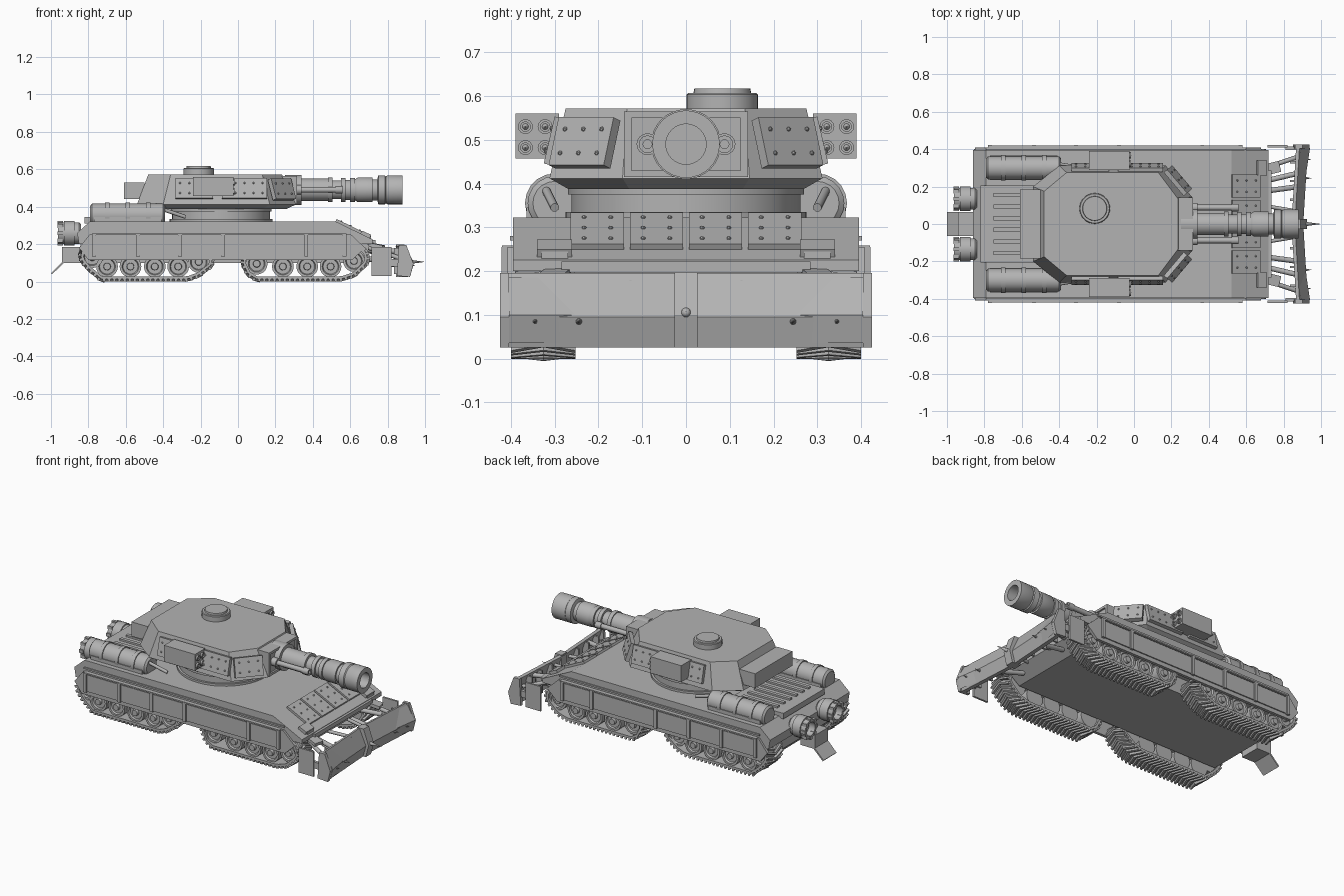
import bpy, bmesh, math
from mathutils import Vector, Matrix

if "Cube" in bpy.data.objects:
    bpy.data.objects.remove(bpy.data.objects["Cube"])

mat = bpy.data.materials.new("steel grey")
mat.diffuse_color = (0.45, 0.45, 0.45, 1)
mat.use_nodes = True
mat.node_tree.nodes["Principled BSDF"].inputs["Base Color"].default_value = mat.diffuse_color


def finish(name, bm, smooth=False):
    bmesh.ops.recalc_face_normals(bm, faces=bm.faces)
    me = bpy.data.meshes.new(name)
    bm.to_mesh(me)
    bm.free()
    me.materials.append(mat)
    if smooth:
        me.shade_smooth()
        me.set_sharp_from_angle(angle=0.6)
    ob = bpy.data.objects.new(name, me)
    bpy.context.collection.objects.link(ob)
    return ob


def add_loft(bm, rings, cap=True):
    vs = [[bm.verts.new(p) for p in r] for r in rings]
    n = len(vs[0])
    for a, b in zip(vs, vs[1:]):
        for i in range(n):
            bm.faces.new((a[i], a[(i + 1) % n], b[(i + 1) % n], b[i]))
    if cap:
        bm.faces.new(vs[0])
        bm.faces.new(vs[-1])


def loft(name, rings):
    bm = bmesh.new()
    add_loft(bm, rings)
    return finish(name, bm)


def prism(name, prof, y0, y1):
    return loft(name, [[(x, y, z) for x, z in prof] for y in (y0, y1)])


def add_box(bm, x0, x1, y0, y1, z0, z1):
    add_loft(bm, [[(x0, y0, z), (x1, y0, z), (x1, y1, z), (x0, y1, z)] for z in (z0, z1)])


def boxes(name, *specs):
    bm = bmesh.new()
    for s in specs:
        add_box(bm, *s)
    return finish(name, bm)


def lathe(name, prof, origin, axis="x", n=32):
    """Revolve (distance, radius) pairs about an axis through origin."""
    bm = bmesh.new()
    rings = []
    for t, r in prof:
        ring = []
        for i in range(n):
            a = 2 * math.pi * i / n
            c, s = max(r, 1e-4) * math.cos(a), max(r, 1e-4) * math.sin(a)
            p = {"x": (t, c, s), "y": (c, t, s), "z": (c, s, t)}[axis]
            ring.append(Vector(origin) + Vector(p))
        rings.append(ring)
    add_loft(bm, rings)
    return finish(name, bm, True)


def rod(name, a, b, r, n=12, r2=None):
    a, b = Vector(a), Vector(b)
    bm = bmesh.new()
    m = Matrix.Translation((a + b) / 2) @ (b - a).to_track_quat("Z", "Y").to_matrix().to_4x4()
    bmesh.ops.create_cone(bm, cap_ends=True, segments=n, radius1=r,
                          radius2=r if r2 is None else r2, depth=(b - a).length, matrix=m)
    return finish(name, bm, True)


def plate(name, centre, normal, w, h, t, cols=0, rows=0):
    """Plate facing a normal, with an optional grid of rivets."""
    n = Vector(normal).normalized()
    u = Vector((0, 0, 1)).cross(n).normalized()
    m = Matrix((u, n.cross(u), n)).transposed().to_4x4()
    m.translation = centre
    bm = bmesh.new()
    add_box(bm, -w / 2, w / 2, -h / 2, h / 2, -t / 2, t / 2)
    for i in range(cols):
        for j in range(rows):
            p = (w * ((i + .5) / cols - .5), h * ((j + .5) / rows - .5), t / 2)
            bmesh.ops.create_icosphere(bm, subdivisions=1, radius=.006, matrix=Matrix.Translation(p))
    bm.transform(m)
    return finish(name, bm)


# Hull
prism("lower_hull", [(-.80, .10), (.62, .10), (.70, .16), (.70, .21), (-.84, .21), (-.85, .15)], -.255, .255)
prism("upper_hull", [(-.85, .20), (.72, .20), (.72, .225), (.52, .322), (-.79, .322), (-.86, .26)], -.395, .395)
for s in (1, -1):
    # Side skirt with framed panels
    prism("side_skirt", [(-.80, .115), (.61, .115), (.68, .18), (.60, .255), (-.79, .255), (-.85, .18)], s * .39, s * .408)
    edges = [-.77, -.535, -.31, -.08, .365, .57]
    boxes("skirt_panels", *[(a + .012, b - .012, s * .40, s * .415, .14, .245) for a, b in zip(edges, edges[1:])])
    boxes("skirt_posts", *[(x - .01, x + .01, s * .39, s * .422, .135, .255) for x in edges],
          (-.78, .58, s * .39, s * .42, .25, .258))
    boxes("fender_rail", (-.79, .60, s * .385, s * .402, .27, .28))
    # Headlight and front hook
    plate("headlight", (.68, s * .30, .245), (.45, 0, 1), .08, .055, .035)
    boxes("headlight_glass", (.70, .712, s * .27, s * .33, .222, .245))
    # Stowage drum with bands
    prof = [(-.79, 0), (-.79, .05), (-.78, .062)]
    for x in (-.70, -.59, -.48):
        prof += [(x - .012, .062), (x - .012, .068), (x + .012, .068), (x + .012, .062)]
    prof += [(-.40, .062), (-.39, .05), (-.39, 0)]
    lathe("fuel_drum", prof, (0, s * .30, .355), n=20)
    boxes("drum_cradle", (-.77, -.41, s * .235, s * .365, .315, .345))
    rod("drum_pipe", (-.40, s * .32, .385), (-.28, s * .30, .345), .01)
    # Rear exhaust with ribs
    lathe("exhaust", [(-.84, .05), (-.85, .058), (-.875, .058), (-.875, .066), (-.93, .066), (-.93, .058),
                      (-.962, .058), (-.962, .042), (-.92, .042), (-.92, 0)], (0, s * .135, .258), n=24)
    boxes("exhaust_lugs", *[(-.965, -.935, s * .135 + .055 * math.cos(a) - .01, s * .135 + .055 * math.cos(a) + .01,
                             .258 + .055 * math.sin(a) - .01, .258 + .055 * math.sin(a) + .01)
                            for a in [k * math.pi / 4 for k in range(8)]])

# Sloped front armour with rivets
for k in range(4):
    plate("front_armour", (.597, (k - 1.5) * .135, .289), (.097, 0, .2), .122, .165, .02, 2, 3)
boxes("front_ledge", (.69, .735, -.285, .285, .197, .222))

# Engine deck with louvres
boxes("engine_deck", (-.82, -.45, -.205, .205, .31, .345))
boxes("louvres", *[(-.75, -.50, y - .011, y + .011, .34, .356) for y in [-.155 + .062 * k for k in range(6)]])

# Rear hitch and flap
boxes("rear_hitch", (-.94, -.84, -.065, .065, .10, .185))
prism("rear_flap", [(-.94, .105), (-1.0, .045), (-.995, .038), (-.93, .10)], -.065, .065)


# Tracks: belt plus chevron pads along a closed path
def track(name, path, s, count):
    pts = [Vector(p) for p in path]
    segs = list(zip(pts, pts[1:] + pts[:1]))
    total = sum((b - a).length for a, b in segs)
    samples = []
    for i in range(count):
        d = total * i / count
        for a, b in segs:
            if d <= (b - a).length:
                samples.append(a + (b - a).normalized() * d)
                break
            d -= (b - a).length
    bm = bmesh.new()
    rings = []
    y0, y1, ym = s * .252, s * .400, s * .326
    for i, p in enumerate(samples):
        t = (samples[(i + 1) % count] - samples[i - 1]).normalized()
        n = Vector((t.y, -t.x))

        def at(along, out, y):
            q = p + t * along + n * out
            return (q.x, y, q.y)
        rings.append([at(0, 0, y0), at(0, 0, y1), at(0, -.014, y1), at(0, -.014, y0)])
        for ya in (y0, y1):
            add_loft(bm, [[at(k - .008, -.002, y), at(k + .008, -.002, y), at(k + .006, .013, y), at(k - .006, .013, y)]
                          for k, y in ((-.014, ya), (.014, ym))])
    add_loft(bm, rings + rings[:1], cap=False)
    finish(name, bm)


rear = [(-.73, .013), (-.27, .013), (-.21, .035), (-.14, .09), (-.14, .15), (-.2, .195),
        (-.79, .195), (-.835, .17), (-.84, .12), (-.80, .07)]
front = [(.10, .013), (.55, .013), (.62, .035), (.69, .10), (.69, .15), (.65, .19),
         (.10, .195), (.03, .15), (.03, .09), (.055, .04)]
wheels = [(-.70, .08), (-.575, .08), (-.445, .08), (-.32, .08), (-.21, .105), (-.78, .13),
          (.10, .095), (.24, .08), (.37, .08), (.495, .08), (.62, .11)]
for s in (1, -1):
    track("rear_track", rear, s, 58)
    track("front_track", front, s, 56)
    for x, z in wheels:
        lathe("road_wheel", [(s * .27, 0), (s * .27, .058), (s * .385, .058), (s * .385, .045), (s * .375, .04),
                             (s * .375, .02), (s * .392, .018), (s * .392, 0)], (x, 0, z), "y", 20)

# Turret ring and body
lathe("turret_ring", [(.31, .275), (.335, .275), (.335, .262), (.375, .262), (.375, .27), (.40, .27)], (-.09, 0, 0), "z", 48)


def octagon(xb, xb2, xf2, xf, yb, y, yf, z):
    half = [(xf, yf), (xf2, y), (xb2, y), (xb, yb)]
    return [(a, b, z) for a, b in half] + [(a, -b, z) for a, b in reversed(half)]


loft("turret", [octagon(-.50, -.37, .13, .26, .17, .27, .13, .388), octagon(-.54, -.40, .17, .31, .20, .312, .145, .412),
                octagon(-.48, -.36, .13, .235, .175, .275, .135, .572)])
boxes("turret_rear_box", (-.61, -.50, -.185, .185, .44, .53))

# Mantlet with raised frame
boxes("mantlet", (.20, .305, -.142, .142, .415, .565))
boxes("mantlet_frame", *[(.30, .316, s * .142, s * .125, .415, .565) for s in (1, -1)],
      (.30, .316, -.125, .125, .415, .43), (.30, .316, -.125, .125, .55, .565))

# Main gun and side barrels
lathe("main_gun", [(.25, .08), (.34, .08), (.34, .06), (.48, .06), (.48, .066), (.505, .066), (.505, .05), (.55, .05),
                   (.55, .064), (.575, .064), (.575, .054), (.60, .054), (.60, .064), (.625, .064), (.625, .056),
                   (.64, .066), (.72, .066), (.72, .056), (.745, .056), (.75, .077), (.785, .077), (.79, .072),
                   (.80, .077), (.88, .077), (.88, .046), (.78, .046), (.78, 0)], (0, 0, .49))
for s in (1, -1):
    lathe("side_barrel", [(.29, .025), (.34, .025), (.34, .015), (.52, .015), (.52, .02), (.56, .02), (.56, .01), (.53, .01)],
          (0, s * .088, .49), n=16)
    # Turret armour plates
    side = (0, s * .16, .037)
    plate("side_armour", (-.235, s * .302, .497), side, .20, .11, .022, 4, 2)
    plate("side_armour", (.035, s * .302, .497), side, .24, .11, .022, 5, 2)
    plate("corner_armour", (.235, s * .232, .493), (.165, s * .14, .07), .165, .115, .025, 3, 2)
    # Rocket pod with four tubes
    boxes("rocket_pod", (-.24, -.025, s * .29, s * .39, .457, .56))
    for y in (.322, .367):
        for z in (.482, .53):
            lathe("rocket_tube", [(-.03, .017), (-.015, .017), (-.015, .011), (-.022, .011), (-.022, .007), (-.012, 0)],
                  (0, s * y, z), n=14)

# Cupola
lathe("cupola", [(.565, .082), (.603, .082), (.607, .078), (.607, .066), (.617, .064), (.617, 0)], (-.21, .083, 0), "z", 32)

# Plough blade, bent forward at both ends
blade = [(.86, .195), (.905, .095), (.885, .025), (.86, .025), (.875, .095), (.842, .19)]
loft("plough_blade", [[(x + dx, y, z) for x, z in blade] for y, dx in ((-.415, .025), (0, 0), (.415, .025))])
prism("plough_post", [(.845, .025), (.905, .025), (.925, .10), (.89, .197), (.845, .197)], -.026, .026)
rod("centre_spike", (.90, 0, .105), (1.0, 0, .105), .014, 12, 0)
for s in (1, -1):
    prism("blade_end", [(.85, .03), (.92, .025), (.938, .095), (.90, .195), (.86, .195)], s * .405, s * .425)
    loft("blade_wing", [[(x + dx, s * y, z) for x, z in ((.862, .185), (.908, .10), (.89, .035), (.87, .10))]
                        for y, dx in ((.24, .008), (.405, .033))])
    boxes("side_guard", (.715, .82, s * .41, s * .422, .03, .185))
    boxes("guard_bracket", (.81, .88, s * .395, s * .415, .08, .12))
    for y in (.245, .345):
        rod("blade_spike", (.90, s * y, .085), (.95, s * y, .085), .011, 10, 0)
    # Push arms and braces
    rod("push_arm", (.66, s * .17, .13), (.88, s * .20, .08), .014)
    rod("push_arm", (.66, s * .22, .17), (.87, s * .27, .16), .014)
    rod("brace", (.70, s * .30, .18), (.88, s * .36, .12), .012)
    rod("brace", (.68, s * .10, .16), (.86, s * .07, .15), .01)
    plate("tow_bracket", (.745, s * .30, .19), (.2, s * .05, 1), .06, .07, .02)
    boxes("blade_ribs", *[(.835, .875, s * y - .006, s * y + .006, .04, .18) for y in (.13, .23, .33)])
